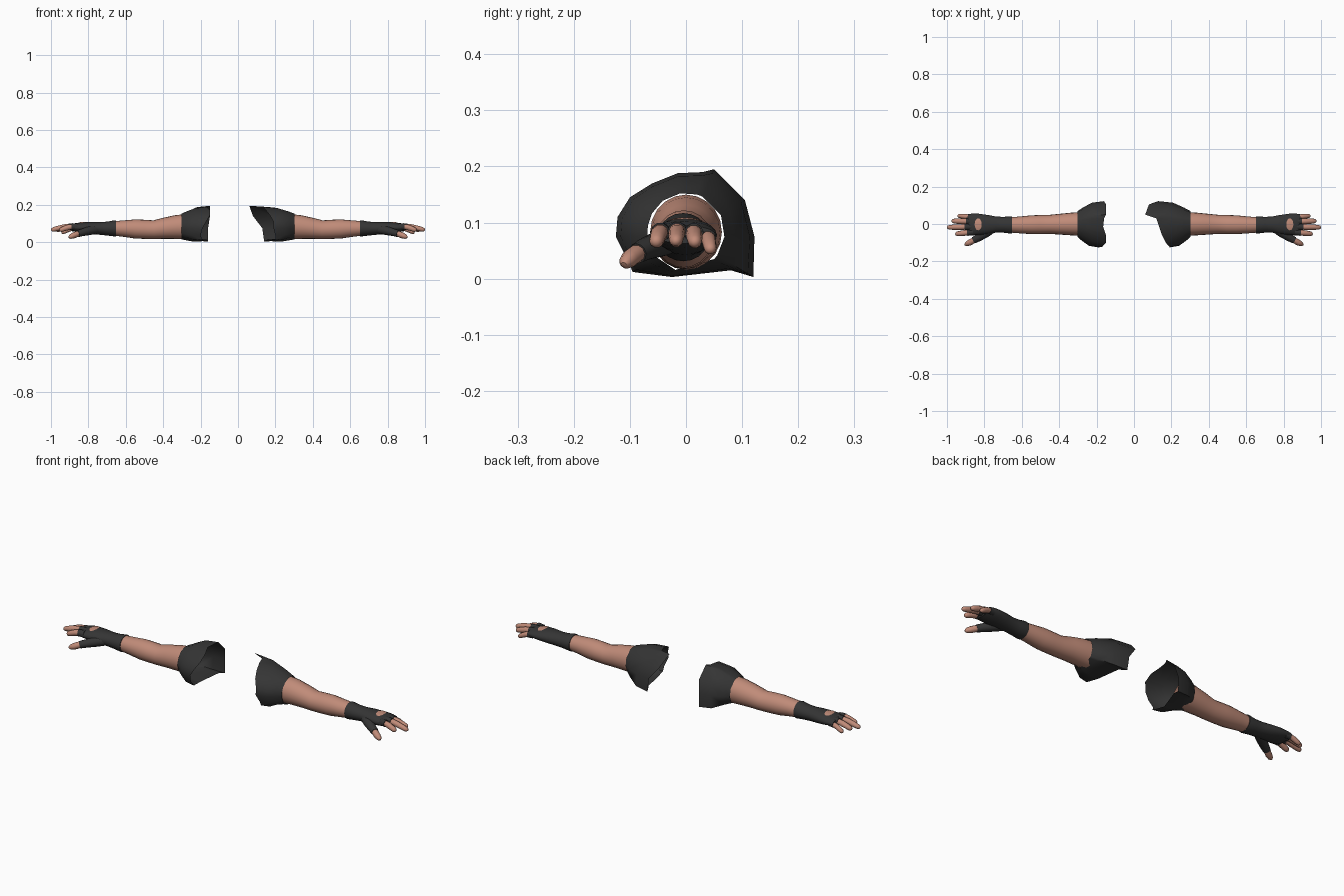
import bpy, bmesh, math
from mathutils import Vector

if "Cube" in bpy.data.objects:
    bpy.data.objects.remove(bpy.data.objects["Cube"])


def make_material(name, color):
    mat = bpy.data.materials.new(name)
    mat.use_nodes = True
    mat.diffuse_color = color
    mat.node_tree.nodes["Principled BSDF"].inputs["Base Color"].default_value = color
    return mat


skin = make_material("skin", (0.53, 0.26, 0.19, 1))
cloth = make_material("dark_cloth", (0.035, 0.035, 0.035, 1))


def loft(name, rings, mat, caps=True, angle=50):
    """Skin a list of equally long point rings."""
    bm = bmesh.new()
    rows = [[bm.verts.new(p) for p in ring] for ring in rings]
    n = len(rows[0])
    for a, b in zip(rows, rows[1:]):
        for i in range(n):
            j = (i + 1) % n
            bm.faces.new((a[i], a[j], b[j], b[i]))
    if caps:
        bm.faces.new(rows[0])
        bm.faces.new(rows[-1])
    bmesh.ops.recalc_face_normals(bm, faces=bm.faces)
    mesh = bpy.data.meshes.new(name)
    bm.to_mesh(mesh)
    bm.free()
    mesh.materials.append(mat)
    mesh.shade_smooth()
    mesh.set_sharp_from_angle(angle=math.radians(angle))
    obj = bpy.data.objects.new(name, mesh)
    bpy.context.collection.objects.link(obj)
    return obj


def tube(name, side, path, mat, caps=True, n=16):
    """Path entries: centre x, y, z, half width, half height."""
    pts = [Vector(p[:3]) for p in path]
    rings = []
    for i, p in enumerate(path):
        d = (pts[min(i + 1, len(pts) - 1)] - pts[max(i - 1, 0)]).normalized()
        across = Vector((0, 0, 1)).cross(d).normalized()
        up = d.cross(across)
        ring = []
        for k in range(n):
            t = math.tau * k / n
            v = pts[i] + across * p[3] * math.cos(t) + up * p[4] * math.sin(t)
            ring.append((v.x * side, v.y, v.z))
        rings.append(ring)
    return loft(name, rings, mat, caps)


# Ragged inner rim of the sleeve (y, z), from the top peak round the front
RIM = [(.05, .195), (.03, .19), (-.015, .188), (-.06, .17), (-.1, .145),
       (-.122, .11), (-.125, .075), (-.105, .035), (-.095, .012), (-.025, .003),
       (.08, .015), (.12, .003), (.122, .075), (.105, .14)]
RIM_X = {1: [.06, .12, .135, .15, .17, .19, .19, .2, .2, .19, .16, .14, .13, .08],
         -1: [.15, .16, .165, .15, .15, .17, .19, .2, .19, .2, .17, .16, .16, .15]}

ARM = [(.28, 0, .083, .064, .067), (.33, 0, .081, .061, .064),
       (.39, -.001, .075, .056, .057), (.45, -.002, .067, .051, .05),
       (.5, -.003, .069, .051, .051), (.55, -.004, .071, .05, .051),
       (.61, -.005, .073, .045, .044), (.67, -.005, .074, .04, .038)]
GLOVE = [(.652, -.005, .074, .045, .042), (.66, -.005, .074, .046, .043),
         (.7, -.004, .073, .042, .037), (.74, -.003, .074, .043, .034),
         (.78, -.003, .076, .051, .033), (.83, -.002, .078, .057, .029),
         (.87, -.003, .079, .058, .023), (.888, -.003, .079, .055, .016)]

# Finger name: base y, tip y, tip x, base z, tip z
FINGERS = {"index": (-.043, -.054, .955, .083, .064),
           "middle": (-.015, -.018, 1.0, .085, .066),
           "ring": (.013, .016, .975, .082, .064),
           "little": (.037, .044, .943, .073, .05)}


def finger(label, name, side, spec):
    y0, y1, tip, z0, z1 = spec
    r = .0125 if name == "little" else .0145
    start, length = .865, tip - .865

    def station(t, drop, scale):
        return (start + length * t, y0 + (y1 - y0) * t,
                z0 + (z1 - z0) * drop, r * scale, r * scale)
    tube(f"{label}_{name}_finger", side,
         [station(0, 0, 1), station(.35, .05, 1.02), station(.5, .2, 1.04),
          station(.75, .6, .96), station(.9, .88, .85),
          station(.97, .98, .6), station(1, 1.03, .25)], skin, n=10)
    tube(f"{label}_{name}_glove_stub", side,
         [station(-.05, 0, 1.15), station(.15, 0, 1.2), station(.3, .03, 1.2)],
         cloth, n=10)


for label, side in (("left", 1), ("right", -1)):
    tube(f"{label}_arm", side, ARM, skin, caps=False, n=20)
    glove = tube(f"{label}_glove", side, GLOVE, cloth, n=20)
    for name, spec in FINGERS.items():
        finger(label, name, side, spec)

    # Thumb and its half-length glove sleeve
    tube(f"{label}_thumb_glove", side,
         [(.745, -.02, .07, .02, .022), (.79, -.045, .063, .026, .024),
          (.83, -.072, .053, .021, .02), (.857, -.087, .045, .018, .018)], cloth, n=12)
    tube(f"{label}_thumb", side,
         [(.83, -.072, .053, .015, .015), (.86, -.089, .044, .016, .016),
          (.88, -.1, .036, .016, .016), (.897, -.108, .029, .012, .012),
          (.904, -.111, .025, .005, .005)], skin, n=10)

    # Oval opening on the back of the glove, wrapped to its surface
    rings = [[(side * (.833 + .019 * s * math.cos(math.tau * k / 20)),
               -.002 + .032 * s * math.sin(math.tau * k / 20), .15)
              for k in range(20)] for s in (1, .75, .5, .25)]
    patch = loft(f"{label}_glove_opening", rings, skin, caps=False)
    bm = bmesh.new()
    bm.from_mesh(patch.data)
    bmesh.ops.holes_fill(bm, edges=[e for e in bm.edges if e.is_boundary
                         and all(abs(v.co.y) < .012 for v in e.verts)
                         and all(abs(abs(v.co.x) - .833) < .006 for v in e.verts)])
    for f in bm.faces:
        f.normal_update()
        if f.normal.z < 0:
            f.normal_flip()
    bm.to_mesh(patch.data)
    bm.free()
    wrap = patch.modifiers.new("wrap", "SHRINKWRAP")
    wrap.target = glove
    wrap.wrap_method = "PROJECT"
    wrap.use_project_z = True
    wrap.use_positive_direction = False
    wrap.use_negative_direction = True
    wrap.offset = .002

    # Torn sleeve: round cuff flaring to the ragged rim
    rings = [[], [], [], []]
    for (y, z), x in zip(RIM, RIM_X[side]):
        a = math.atan2(z - .09, y)
        cy, cz = .069 * math.cos(a), .083 + .07 * math.sin(a)
        for ring, (fx, fr) in zip(rings, ((0, 0), (.2, .35), (.55, .85), (1, 1))):
            ring.append((side * (.303 + (x - .303) * fx),
                         cy + (y - cy) * fr, cz + (z - cz) * fr))
    loft(f"{label}_sleeve", rings, cloth, caps=False)
